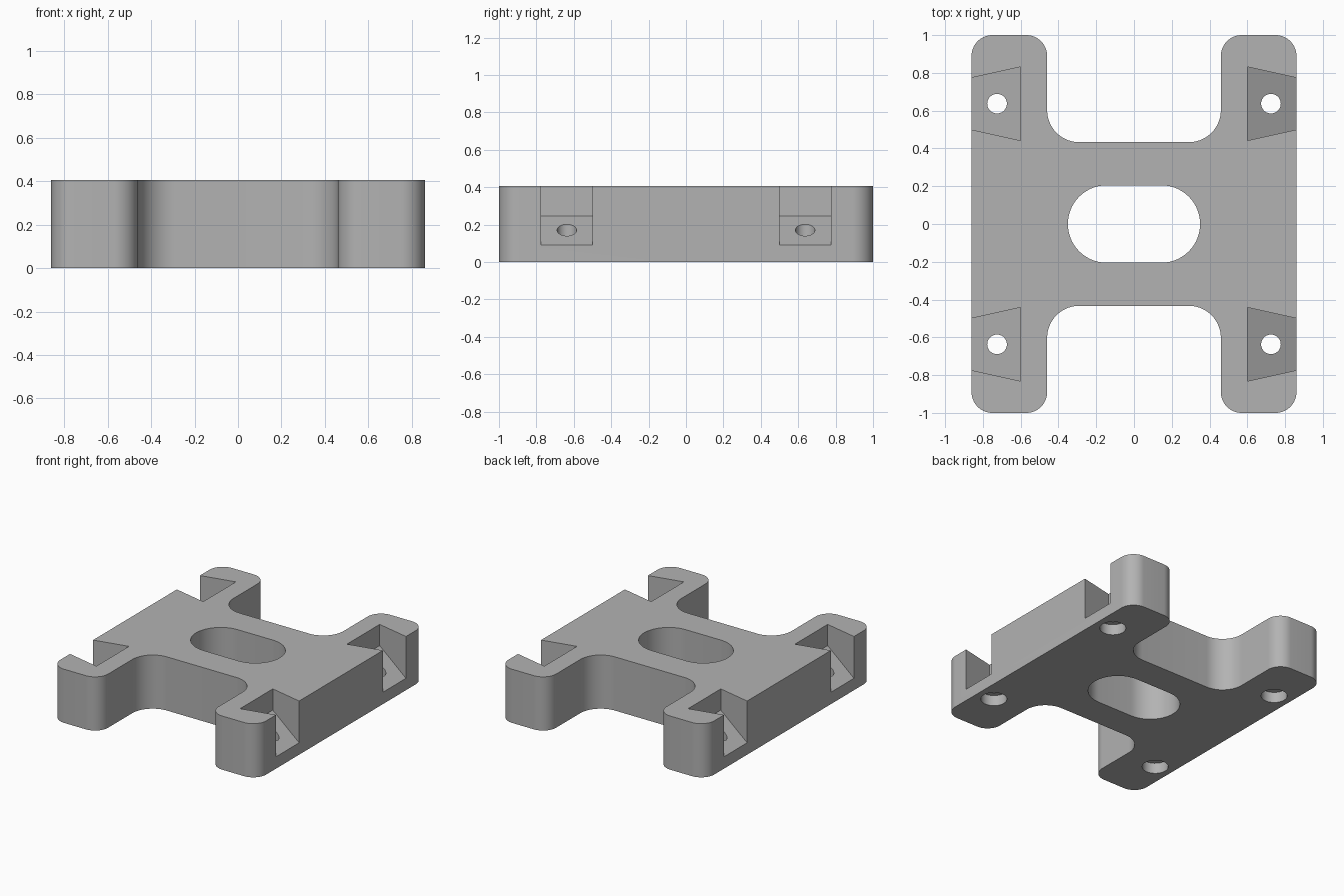
import bpy, bmesh, math
from mathutils import Vector

HEIGHT = 0.405

cube = bpy.data.objects.get("Cube")
if cube:
    bpy.data.objects.remove(cube, do_unlink=True)

grey = bpy.data.materials.new("plain grey")
grey.use_nodes = True
colour = (0.45, 0.45, 0.45, 1)
grey.diffuse_color = colour
grey.node_tree.nodes["Principled BSDF"].inputs["Base Color"].default_value = colour


def rounded(corners, steps=14):
    """Outline with each square corner (x, y, radius) replaced by an arc."""
    outline = []
    for i, (x, y, r) in enumerate(corners):
        c = Vector((x, y))
        u = (Vector(corners[i - 1][:2]) - c).normalized()
        v = (Vector(corners[(i + 1) % len(corners)][:2]) - c).normalized()
        for k in range(steps + 1):
            t = math.pi / 2 * k / steps
            outline.append(c + r * (u + v - v * math.cos(t) - u * math.sin(t)))
    return outline


def finish(name, bm):
    bmesh.ops.remove_doubles(bm, verts=bm.verts, dist=1e-4)
    bmesh.ops.recalc_face_normals(bm, faces=bm.faces)
    mesh = bpy.data.meshes.new(name)
    bm.to_mesh(mesh)
    bm.free()
    mesh.materials.append(grey)
    ob = bpy.data.objects.new(name, mesh)
    bpy.context.collection.objects.link(ob)
    return ob


def prism(name, outline, z0, z1):
    bm = bmesh.new()
    base = bm.faces.new([bm.verts.new((x, y, z0)) for x, y in outline])
    top = bmesh.ops.extrude_face_region(bm, geom=[base])["geom"]
    bmesh.ops.translate(bm, vec=(0, 0, z1 - z0),
                        verts=[g for g in top if isinstance(g, bmesh.types.BMVert)])
    return finish(name, bm)


def cylinder(name, x, y, r, z0, z1):
    ring = [2 * math.pi * k / 40 for k in range(40)]
    return prism(name, [(x + r * math.cos(a), y + r * math.sin(a)) for a in ring], z0, z1)


def pocket(sx, sy):
    """Tapered wedge whose floor slopes down towards the outer side."""
    bm = bmesh.new()
    for x, half, floor in ((0.60, 0.195, 0.245), (0.92, 0.124, 0.054)):
        for side in (-1, 1):
            for z in (floor, 0.6):
                bm.verts.new((sx * x, sy * 0.637 + side * half, z))
    bmesh.ops.convex_hull(bm, input=bm.verts)
    return finish("pocket_cutter", bm)


# H-shaped plate
quarter = [(0.86, 1, 0.11), (0.46, 1, 0.11), (0.46, 0.433, 0.17)]
half = quarter + [(-x, y, r) for x, y, r in reversed(quarter)]
whole = half + [(-x, -y, r) for x, y, r in half]
plate = prism("mounting_plate", rounded(whole), 0, HEIGHT)

# Central slot, then pocket, screw hole and counterbore in each arm
slot = [(sx * 0.35, sy * 0.205, 0.205) for sx, sy in ((1, 1), (-1, 1), (-1, -1), (1, -1))]
cutters = [prism("slot_cutter", rounded(slot), -0.1, 0.6)]
for sx in (-1, 1):
    for sy in (-1, 1):
        x, y = sx * 0.725, sy * 0.637
        cutters += [pocket(sx, sy),
                    cylinder("hole_cutter", x, y, 0.052, -0.1, 0.6),
                    cylinder("counterbore_cutter", x, y, 0.09, -0.1, 0.08)]

bpy.ops.object.select_all(action="DESELECT")
plate.select_set(True)
bpy.context.view_layer.objects.active = plate
for cutter in cutters:
    cut = plate.modifiers.new("cut", "BOOLEAN")
    cut.operation = "DIFFERENCE"
    cut.solver = "EXACT"
    cut.object = cutter
    bpy.ops.object.modifier_apply(modifier=cut.name)
    bpy.data.objects.remove(cutter, do_unlink=True)

bpy.ops.object.shade_smooth_by_angle(angle=math.radians(25))
